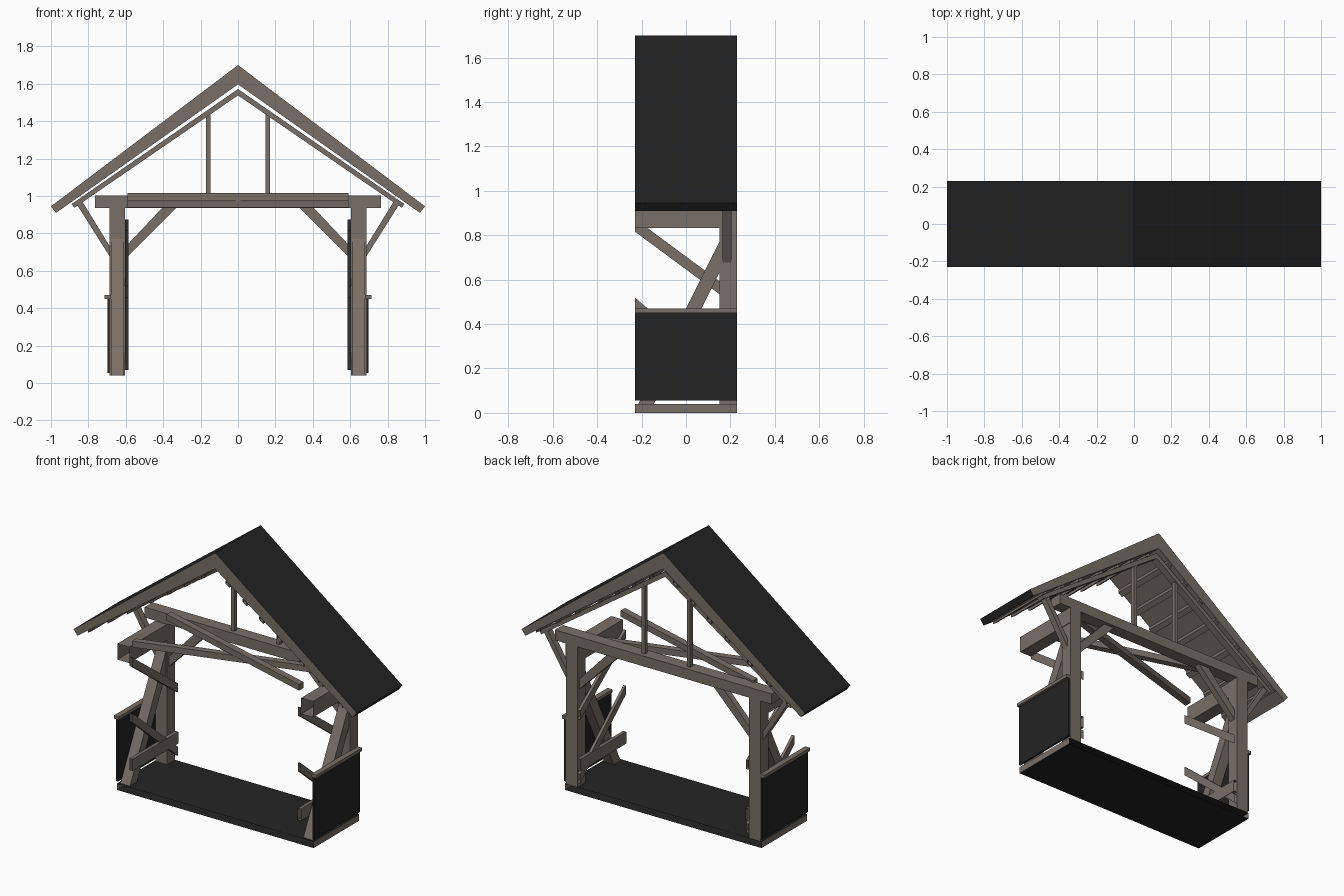
import bpy, bmesh

if "Cube" in bpy.data.objects:
    bpy.data.objects.remove(bpy.data.objects["Cube"])


def material(name, rgb):
    m = bpy.data.materials.new(name)
    m.diffuse_color = (*rgb, 1)
    m.use_nodes = True
    m.node_tree.nodes["Principled BSDF"].inputs["Base Color"].default_value = m.diffuse_color
    return m


WOOD = material("weathered timber", (0.19, 0.16, 0.138))
DARK = material("dark boarding", (0.017, 0.017, 0.017))
Y = 0.23  # half depth of the shelter


def prism(name, pts, axis, lo, hi, mat=WOOD, open_ends=False, dark_rule=None):
    """Extrude a 2D outline along an axis; the outline uses the other two axes in order."""
    def place(p, t):
        c = list(p)
        c.insert("xyz".index(axis), t)
        return c
    bm = bmesh.new()
    a = [bm.verts.new(place(p, lo)) for p in pts]
    b = [bm.verts.new(place(p, hi)) for p in pts]
    n = len(pts)
    bm.faces.new(a)
    bm.faces.new(b[::-1])
    for i in range(n):
        j = (i + 1) % n
        bm.faces.new((a[i], b[i], b[j], a[j]))
    bmesh.ops.recalc_face_normals(bm, faces=bm.faces)
    bm.normal_update()
    if dark_rule:
        for f in bm.faces:
            f.material_index = int(dark_rule(f))
    if open_ends:  # modular parts are left open where the next bay joins
        ends = [f for f in bm.faces if abs(f.normal.y) > 0.99
                and abs(abs(f.calc_center_median().y) - Y) < 0.001]
        bmesh.ops.delete(bm, geom=ends, context='FACES_ONLY')
    me = bpy.data.meshes.new(name)
    bm.to_mesh(me)
    bm.free()
    me.materials.append(mat)
    if dark_rule:
        me.materials.append(DARK)
    ob = bpy.data.objects.new(name, me)
    bpy.context.collection.objects.link(ob)
    return ob


def box(name, x0, x1, y0, y1, z0, z1, **kw):
    return prism(name, [(x0, z0), (x1, z0), (x1, z1), (x0, z1)], "y", y0, y1, **kw)


def strip(a, b, h):
    """Sloping strip with ends cut square to the first axis."""
    return [(a[0], a[1] - h), (b[0], b[1] - h), (b[0], b[1] + h), (a[0], a[1] + h)]


# Floor: dark boards above and below, timber edges
box("floor", -0.695, 0.695, -Y, Y, 0, 0.04, open_ends=True,
    dark_rule=lambda f: abs(f.normal.z) > 0.5)

# Tie beam across the back frame
box("tie_beam", -0.765, 0.765, 0.15, Y, 0.937, 1.003)

# Roof: tapered gable, dark on the slopes and the eave ends
prism("roof", [(0, 1.7), (1, 0.945), (0.973, 0.91), (0, 1.597), (-0.973, 0.91), (-1, 0.945)],
      "y", -Y, Y,
      dark_rule=lambda f: f.normal.z > 0.3 or abs(f.calc_center_median().x) > 0.95)

# Crossed braces under the roof
for s, z in ((1, 0.938), (-1, 0.976)):
    prism("ceiling_brace", strip((-0.59 * s, -0.205), (0.59 * s, 0.145), 0.022),
          "z", z, z + 0.039)

for s, side in ((-1, "left"), (1, "right")):
    def sbox(name, x0, x1, *rest, **kw):
        return box(f"{side}_{name}", s * x0, s * x1, *rest, **kw)

    def frame(name, pts, y0, y1, **kw):
        return prism(f"{side}_{name}", [(s * x, z) for x, z in pts], "y", y0, y1, **kw)

    def wall(name, pts, x0, x1, **kw):
        lo, hi = sorted((s * x0, s * x1))
        return prism(f"{side}_{name}", pts, "x", lo, hi, **kw)

    # Post and wall plate
    sbox("post", 0.605, 0.686, 0.15, Y, 0.04, 0.937)
    sbox("wall_plate", 0.607, 0.69, -Y, Y, 0.833, 0.935, open_ends=True)

    # Low side panel with cap rail
    sbox("side_panel", 0.687, 0.699, -Y, Y, 0.055, 0.452, mat=DARK)
    sbox("panel_cap", 0.68, 0.715, -Y, Y, 0.45, 0.47)

    # Wall bracing: heavy diagonal, two thin planks and a low rail
    wall("wall_diagonal", [(-0.215, 0.04), (-0.145, 0.04), (0.23, 0.79), (0.16, 0.79)],
         0.612, 0.68)
    wall("upper_plank", strip((-Y, 0.845), (Y, 0.505), 0.029), 0.586, 0.604, open_ends=True)
    wall("lower_plank", strip((-Y, 0.49), (Y, 0.10), 0.029), 0.586, 0.604, open_ends=True)
    sbox("low_rail", 0.583, 0.605, -Y, Y, 0.15, 0.225, open_ends=True)

    # Knee brace to the tie beam and strut to the eave
    frame("knee_brace", [(0.605, 0.66), (0.605, 0.725), (0.405, 0.937), (0.33, 0.937)],
          0.168, 0.208)
    frame("eave_strut", [(0.685, 0.675), (0.685, 0.73), (0.835, 0.975), (0.868, 0.965)],
          0.165, 0.205)

    # Rafter, king strut and roof battens
    frame("rafter", [(0, 1.572), (0.89, 0.957), (0.875, 0.937), (0, 1.538)], 0.165, 0.21)
    frame("roof_strut", strip((0.148, 1.22), (0.171, 1.21), 0.225), 0.175, 0.203)
    for i, x in enumerate((0.085, 0.208, 0.325, 0.45, 0.61, 0.745, 0.885)):
        frame(f"batten_{i + 1}", strip((x - 0.014, 1.59 - 0.694 * x),
                                       (x + 0.014, 1.571 - 0.694 * x), 0.009),
              -Y, Y, open_ends=True)
